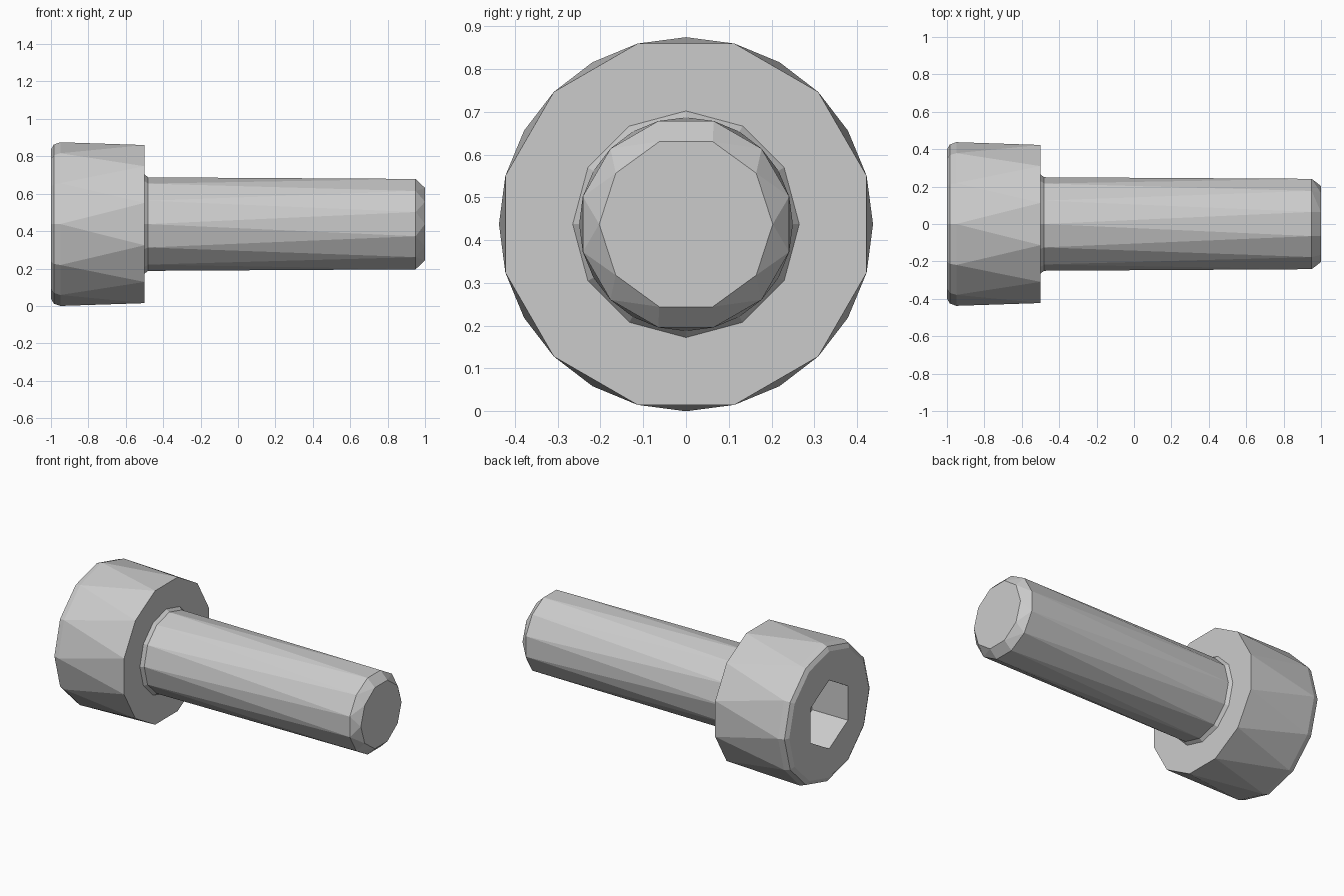
import bpy
import bmesh
import math

if "Cube" in bpy.data.objects:
    bpy.data.objects.remove(bpy.data.objects["Cube"])

CENTRE_Z = 0.4375
bm = bmesh.new()


def make_ring(x, radius, sides, phase=0.0):
    """Polygon ring around the x axis; angles in degrees from straight up."""
    angles = [phase + 360 * i / sides for i in range(sides)]
    verts = [bm.verts.new((x, radius * math.sin(math.radians(a)),
                           CENTRE_Z + radius * math.cos(math.radians(a))))
             for a in angles]
    return angles, verts


def stitch(ring_a, ring_b):
    """Join two rings of any side count by walking round both in angle order."""
    (aa, av), (ba, bv) = ring_a, ring_b
    n, m = len(av), len(bv)
    aa, ba = aa + [aa[0] + 360], ba + [ba[0] + 360]
    i = j = 0
    while i < n or j < m:
        if j == m or (i < n and aa[i + 1] <= ba[j + 1] + 1e-6):
            bm.faces.new((av[i % n], av[(i + 1) % n], bv[j % m]))
            i += 1
        else:
            bm.faces.new((av[i % n], bv[(j + 1) % m], bv[j % m]))
            j += 1


# Profile from socket floor, round the head, to the shank tip: x, radius, sides, phase
profile = [
    (-0.75, 0.2165, 6, 0),      # hex socket floor
    (-1.00, 0.2165, 6, 0),      # hex socket mouth
    (-1.00, 0.398, 12, 0),      # rounded rim of head
    (-0.985, 0.425, 12, 0),
    (-0.95, 0.4375, 12, 0),
    (-0.50, 0.4375, 12, 15),    # underside of head, twisted facets
    (-0.50, 0.265, 12, 0),      # fillet under head
    (-0.48, 0.25, 12, 0),
    (0.95, 0.25, 12, 15),       # shank, twisted facets
    (1.00, 0.203, 10, 18),      # chamfered tip
]
rings = [make_ring(*p) for p in profile]
for a, b in zip(rings, rings[1:]):
    stitch(a, b)

# Close the socket floor and the tip
bm.faces.new(rings[0][1])
bm.faces.new(rings[-1][1])

# Merge coplanar triangles into clean flat facets
bmesh.ops.recalc_face_normals(bm, faces=bm.faces[:])
bmesh.ops.join_triangles(bm, faces=bm.faces[:], angle_face_threshold=0.01,
                         angle_shape_threshold=3.14)

mesh = bpy.data.meshes.new("socket_head_bolt")
bm.to_mesh(mesh)
bm.free()
bolt = bpy.data.objects.new("socket_head_bolt", mesh)
bpy.context.collection.objects.link(bolt)
